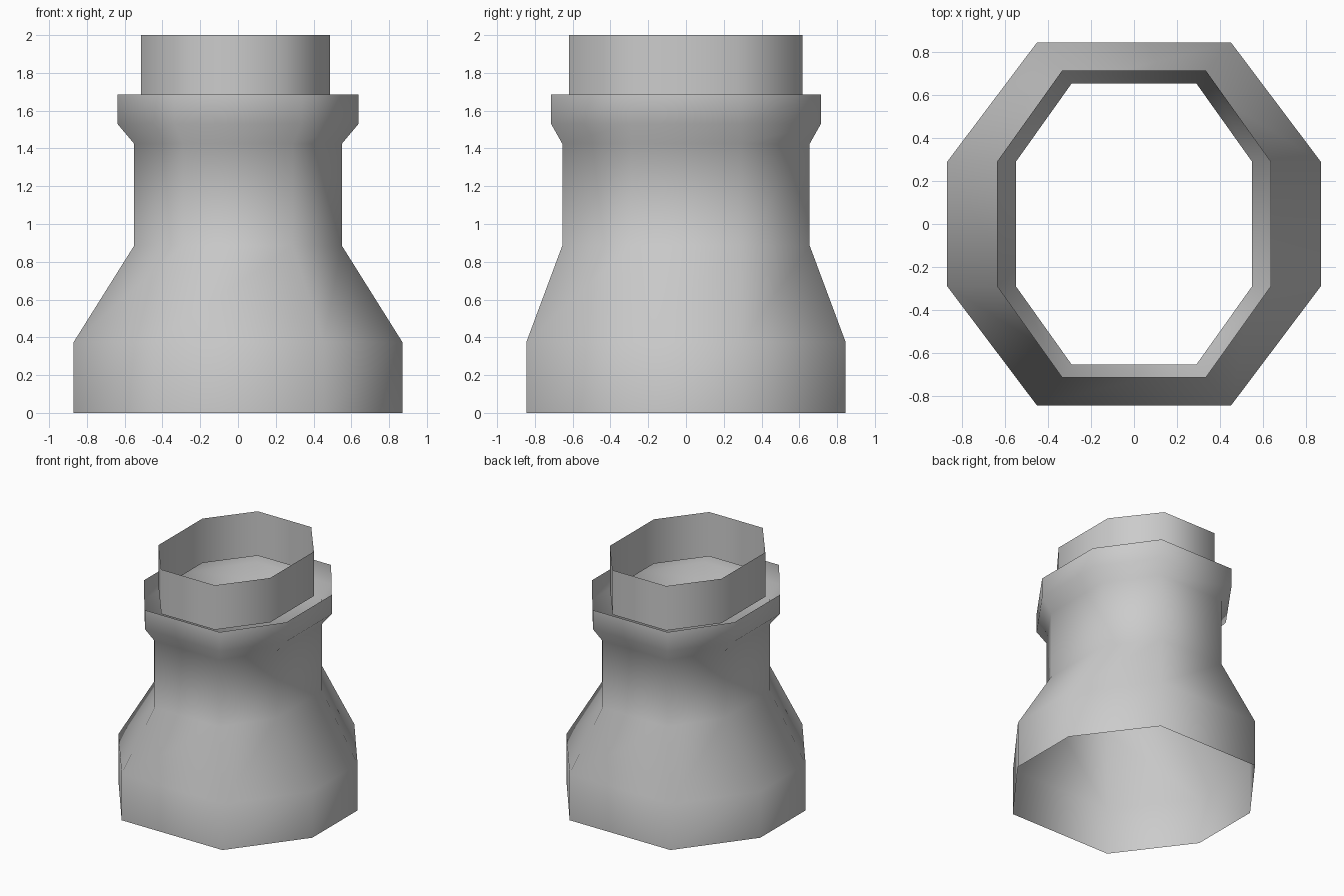
import bpy
import bmesh

if "Cube" in bpy.data.objects:
    bpy.data.objects.remove(bpy.data.objects["Cube"])

grey = bpy.data.materials.new("light grey")
grey.diffuse_color = (0.6, 0.6, 0.6, 1.0)
grey.use_nodes = True
grey.node_tree.nodes["Principled BSDF"].inputs["Base Color"].default_value = grey.diffuse_color


def ring(bm, half_x, half_y, flat_x, flat_y, z, cx=0.0, cy=0.0):
    """Stretched octagon, counter-clockwise from the +x side."""
    quarter = [(half_x, flat_y), (flat_x, half_y)]
    pts = quarter + [(-x, y) for x, y in reversed(quarter)]
    pts += [(-x, -y) for x, y in pts]
    return [bm.verts.new((x + cx, y + cy, z)) for x, y in pts]


def open_shell(name, sections, cx=0.0, cy=0.0):
    """Sheet skinned through stacked octagons, open at both ends."""
    bm = bmesh.new()
    rings = [ring(bm, *s, cx, cy) for s in sections]
    for low, high in zip(rings, rings[1:]):
        for i in range(8):
            j = (i + 1) % 8
            bm.faces.new((low[i], low[j], high[j], high[i]))
    for face in bm.faces:
        face.smooth = True
    mesh = bpy.data.meshes.new(name)
    bm.to_mesh(mesh)
    bm.free()
    mesh.materials.append(grey)
    obj = bpy.data.objects.new(name, mesh)
    bpy.context.collection.objects.link(obj)
    return obj


# Flared base, straight neck and raised collar: half_x, half_y, flat_x, flat_y, z
open_shell("body_shell", [
    (0.87, 0.845, 0.452, 0.29, 0.0),
    (0.87, 0.845, 0.452, 0.29, 0.375),
    (0.55, 0.655, 0.29, 0.29, 0.885),
    (0.55, 0.655, 0.29, 0.29, 1.425),
    (0.638, 0.714, 0.335, 0.29, 1.53),
    (0.638, 0.714, 0.335, 0.29, 1.685),
])

# Thin tube standing inside the collar
open_shell("inner_tube", [
    (0.50, 0.618, 0.24, 0.28, 1.64),
    (0.50, 0.618, 0.24, 0.28, 2.0),
], cx=-0.014, cy=-0.002)
